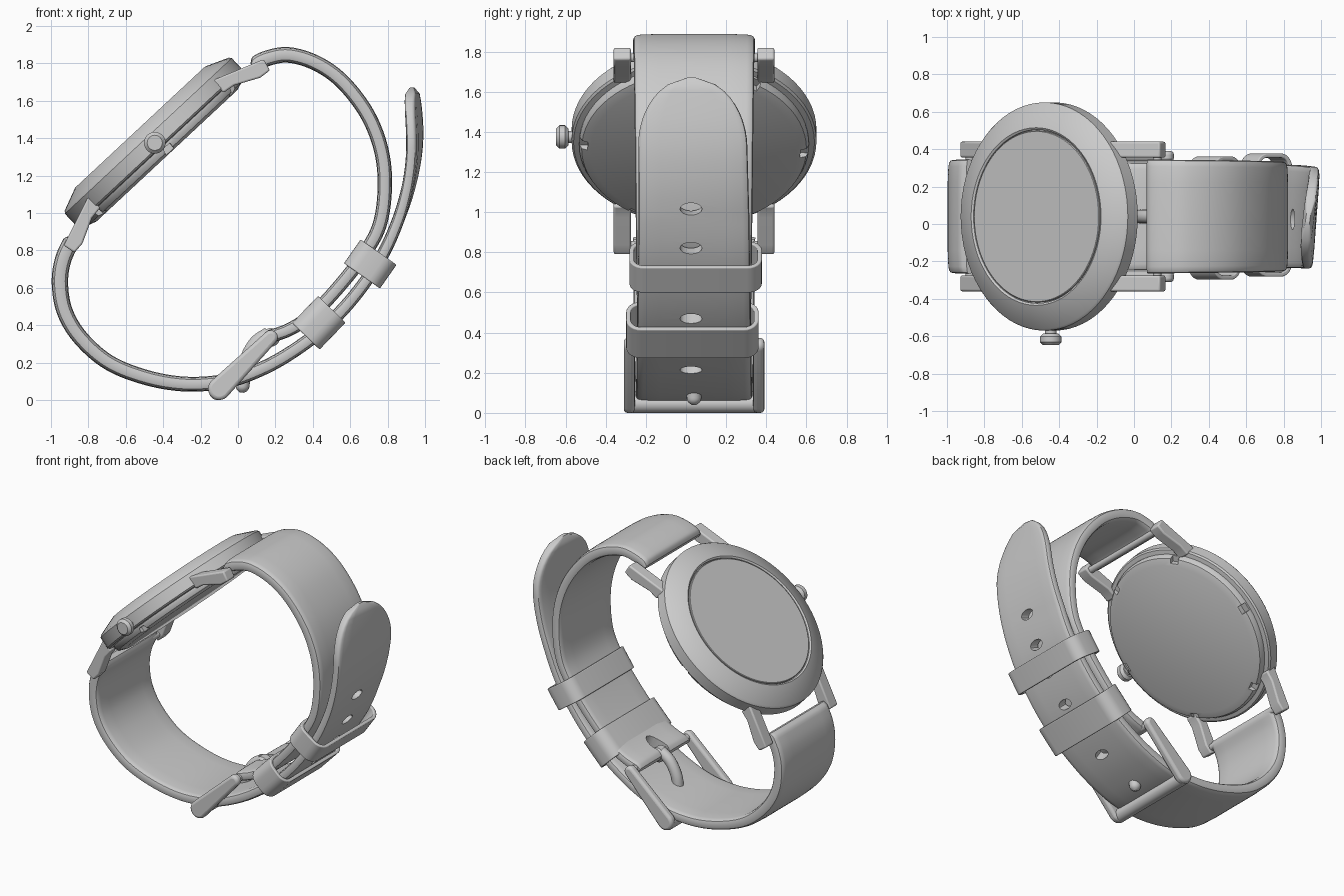
import bpy, bmesh, math
from mathutils import Vector, Matrix

if "Cube" in bpy.data.objects:
    bpy.data.objects.remove(bpy.data.objects["Cube"])

YC = 0.04                                            # centre line of case and strap
TILT = math.radians(43)
CASE = Matrix.Translation((-0.445, YC, 1.375)) @ Matrix.Rotation(-TILT, 4, 'Y')
Y = Vector((0, 1, 0))


def smooth(ob, angle=35):
    bpy.ops.object.select_all(action='DESELECT')
    ob.select_set(True)
    bpy.context.view_layer.objects.active = ob
    bpy.ops.object.shade_smooth_by_angle(angle=math.radians(angle))


def finish(name, bm, bevel=0):
    bmesh.ops.recalc_face_normals(bm, faces=bm.faces)
    me = bpy.data.meshes.new(name)
    bm.to_mesh(me)
    bm.free()
    ob = bpy.data.objects.new(name, me)
    bpy.context.collection.objects.link(ob)
    smooth(ob)
    if bevel:
        m = ob.modifiers.new("Bevel", 'BEVEL')
        m.width, m.segments = bevel, 3
        m.limit_method, m.angle_limit = 'ANGLE', math.radians(40)
    return ob


def loft(name, rings, cyclic=False, M=Matrix(), bevel=0):
    """Skin a list of closed rings; cap the ends unless cyclic."""
    bm = bmesh.new()
    vs = [[bm.verts.new(M @ Vector(p)) for p in r] for r in rings]
    n = len(vs[0])
    for a, b in zip(vs, vs[1:] + ([vs[0]] if cyclic else [])):
        for i in range(n):
            bm.faces.new((a[i], a[(i + 1) % n], b[(i + 1) % n], b[i]))
    if not cyclic:
        bm.faces.new(vs[0])
        bm.faces.new(vs[-1])
    return finish(name, bm, bevel)


def lathe(name, profile, M, seg=64):
    ang = [2 * math.pi * i / seg for i in range(seg)]
    return loft(name, [[(r * math.cos(a), r * math.sin(a), h) for a in ang] for r, h in profile], M=M)


def prism(name, pts, y0, y1, M=Matrix(), bevel=0.01):
    return loft(name, [[(x, y, z) for x, z in pts] for y in (y0, y1)], M=M, bevel=bevel)


def cut(ob, mats, round_=True):
    bm = bmesh.new()
    for m in mats:
        if round_:
            bmesh.ops.create_cone(bm, cap_ends=True, segments=16, radius1=1, radius2=1, depth=2, matrix=m)
        else:
            bmesh.ops.create_cube(bm, size=2, matrix=m)
    tool = finish("cutter", bm)
    tool.hide_render = True
    mod = ob.modifiers.new("Cut", 'BOOLEAN')
    mod.operation, mod.object, mod.solver = 'DIFFERENCE', tool, 'EXACT'
    bpy.context.view_layer.objects.active = ob
    bpy.ops.object.modifier_apply(modifier="Cut")
    bpy.data.objects.remove(tool)
    smooth(ob)


def spline(pts, sub=8):
    """Smooth path through (x, z) points: list of (position, tangent, normal, length so far)."""
    p = [Vector((x, 0, z)) for x, z in pts]
    p = [2 * p[0] - p[1]] + p + [2 * p[-1] - p[-2]]
    out = []
    for i in range(1, len(p) - 2):
        a, b, c, d = p[i - 1:i + 3]
        for k in range(sub):
            t = k / sub
            out.append(0.5 * (2 * b + (c - a) * t + (2 * a - 5 * b + 4 * c - d) * t * t
                              + (3 * b - a - 3 * c + d) * t ** 3))
    out.append(p[-2])
    res, s = [], 0
    for i, q in enumerate(out):
        t = (out[min(i + 1, len(out) - 1)] - out[max(i - 1, 0)]).normalized()
        s += (q - out[i - 1]).length if i else 0
        res.append((q, t, Vector((t.z, 0, -t.x)), s))
    return res


# Padded strap cross-section (fraction of half width, fraction of half thickness)
QUARTER = [(1, .35), (.985, .65), (.95, .82), (.88, .92), (.6, 1)]
HALF = QUARTER + [(-a, b) for a, b in reversed(QUARTER)]
SECTION = HALF + [(a, -b) for a, b in reversed(HALF)]


def strap(name, path, width, thick, tip=0):
    total = path[-1][3]
    rings = []
    for q, t, n, s in path:
        f, left = s / total, total - s
        w = width[0] + (width[1] - width[0]) * f
        h = (thick[0] + (thick[1] - thick[0]) * f) / 2
        for e in (s, left):                          # rounded ends
            h *= math.sqrt(max(0.15, 1 - max(0, 1 - e / 0.04) ** 2))
        twist = 0
        if tip:
            w *= math.sqrt(max(0.006, 1 - max(0, 1 - left / tip) ** 2))
            twist = 0.12 * max(0, 1 - left / 0.7)
        rings.append([q + Vector((twist * a * w, YC + a * w - twist * 0.1, 0)) + n * (b * h)
                      for a, b in SECTION])
    return loft(name, rings)


def hole(frame, ry, rt, depth=0.09):
    q, t, n, s = frame
    m = Matrix((Y * ry, t * rt, n * depth)).transposed().to_4x4()
    return Matrix.Translation(q + Y * 0.025) @ m


def rod(name, x, z, r, y0, y1):
    e = 0.3 * r
    prof = [(r - e, y0), (r, y0 + e), (r, y1 - e), (r - e, y1)]
    return lathe(name, prof, Matrix.Translation((x, 0, z)) @ Matrix.Rotation(-math.pi / 2, 4, 'X'), 24)


# Case: body with back notches, crystal, crown
case = lathe("case", [(.464, .095), (.464, .108), (.475, .115), (.6, .063), (.61, .05), (.61, -.028),
                      (.6, -.038), (.572, -.042), (.572, -.055), (.56, -.08), (.515, -.095)], CASE, 72)
cut(case, [CASE @ Matrix.Rotation(math.radians(60 * i + 33), 4, 'Z')
           @ Matrix.Translation((.56, 0, -.085)) @ Matrix.Diagonal((.03, .028, .03, 1)) for i in range(6)], False)
lathe("crystal", [(.459, .09), (.459, .109), (.455, .112)], CASE, 72)
rod("crown", -0.445, 1.375, 0.058, -0.648, -0.585)
rod("crown_stem", -0.445, 1.375, 0.03, -0.6, -0.5)

# Lugs and spring bars, mirrored both ways
LUG = [(.45, .035), (.73, -.07), (.715, -.137), (.65, -.13), (.52, -.065), (.45, -.055)]
for sx, end in ((1, "upper"), (-1, "lower")):
    for sy in (1, -1):
        prism("lug_" + end, [(x * sx, z) for x, z in LUG], .315 * sy, .4 * sy, CASE)
    bar = CASE @ Vector((.685 * sx, 0, -.1))
    rod("spring_bar_" + end, bar.x, bar.z, 0.022, YC - .36, YC + .36)

# Inner strap, from the upper lugs to the buckle bar
inner = spline([(.075, 1.785), (.15, 1.825), (.27, 1.845), (.42, 1.80), (.56, 1.70), (.69, 1.53), (.765, 1.34),
                (.785, 1.14), (.755, .93), (.66, .76), (.53, .595), (.395, .455), (.27, .375), (.14, .33)])
inner_strap = strap("inner_strap", inner, (.305, .28), (.085, .07))
cut(inner_strap, [hole(inner[-5], .05, .1)])

# Outer strap, from the lower lugs through the buckle to the free tip
outer = spline([(-.88, .87), (-.935, .75), (-.952, .62), (-.925, .47), (-.84, .33), (-.69, .2), (-.49, .12),
                (-.28, .085), (-.07, .1), (.1, .155), (.27, .245), (.46, .385), (.63, .565), (.775, .78),
                (.87, 1.0), (.925, 1.2), (.945, 1.4), (.93, 1.67)])
outer_strap = strap("outer_strap", outer, (.305, .268), (.09, .06), tip=.34)
right = [f for f in outer if f[0].x > 0.1]
cut(outer_strap, [hole(min(right, key=lambda f: abs(f[0].z - z)), .055, .032)
                  for z in (1.03, .83, .66, .5, .25)])


# Keeper loops around both straps
def keeper(name, x, z, angle, width, height, yc):
    t = Vector((math.cos(angle), 0, math.sin(angle)))
    n = Vector((t.z, 0, -t.x))
    rings = []
    for quad, (sy, sn) in enumerate(((1, 1), (-1, 1), (-1, -1), (1, -1))):
        for k in range(7):
            a = math.pi / 2 * (quad + k / 6)
            ring = []
            for r, w in ((.075, -1), (.075, 1), (.052, 1), (.052, -1)):
                ring.append(Vector((x, yc, z)) + Y * (sy * .255 + r * math.cos(a))
                            + n * (sn * (height / 2 - .075) + r * math.sin(a)) + t * (w * width / 2))
            rings.append(ring)
    return loft(name, rings, cyclic=True, bevel=0.006)


keeper("keeper_lower", .432, .413, math.radians(46), .2, .205, .032)
keeper("keeper_upper", .707, .727, math.radians(55), .155, .235, .048)

# Buckle: two tapered arms, end bar, hinge bar and prong
A, B = (-.10, .06), (.175, .335)
axis = math.atan2(B[1] - A[1], B[0] - A[0])
arm = []
for (cx, cz), r, start in ((A, .06, .5), (B, .038, -.5)):
    for k in range(13):
        a = axis + math.pi * (start + k / 12)
        arm.append((cx + r * math.cos(a), cz + r * math.sin(a)))
for y in (-.31, .335):
    prism("buckle_arm", arm, y, y + .055, bevel=0.018)
rod("buckle_end_bar", A[0] - .01, .045, .045, -.3, .38)
rod("buckle_hinge_bar", B[0], B[1], .026, -.29, .37)
rod("prong_collar", B[0], B[1], .05, .0, .08)
prong = spline([(.165, .355), (.095, .305), (.045, .215), (.03, .12), (.02, .04)])
rings = []
for q, t, n, s in prong:
    r = 0.037 * math.sqrt(max(.1, 1 - max(0, 1 - (prong[-1][3] - s) / .035) ** 2))
    rings.append([q + Y * (YC + r * math.cos(a)) + n * (r * math.sin(a))
                  for a in [math.pi * k / 8 for k in range(16)]])
loft("buckle_prong", rings)
